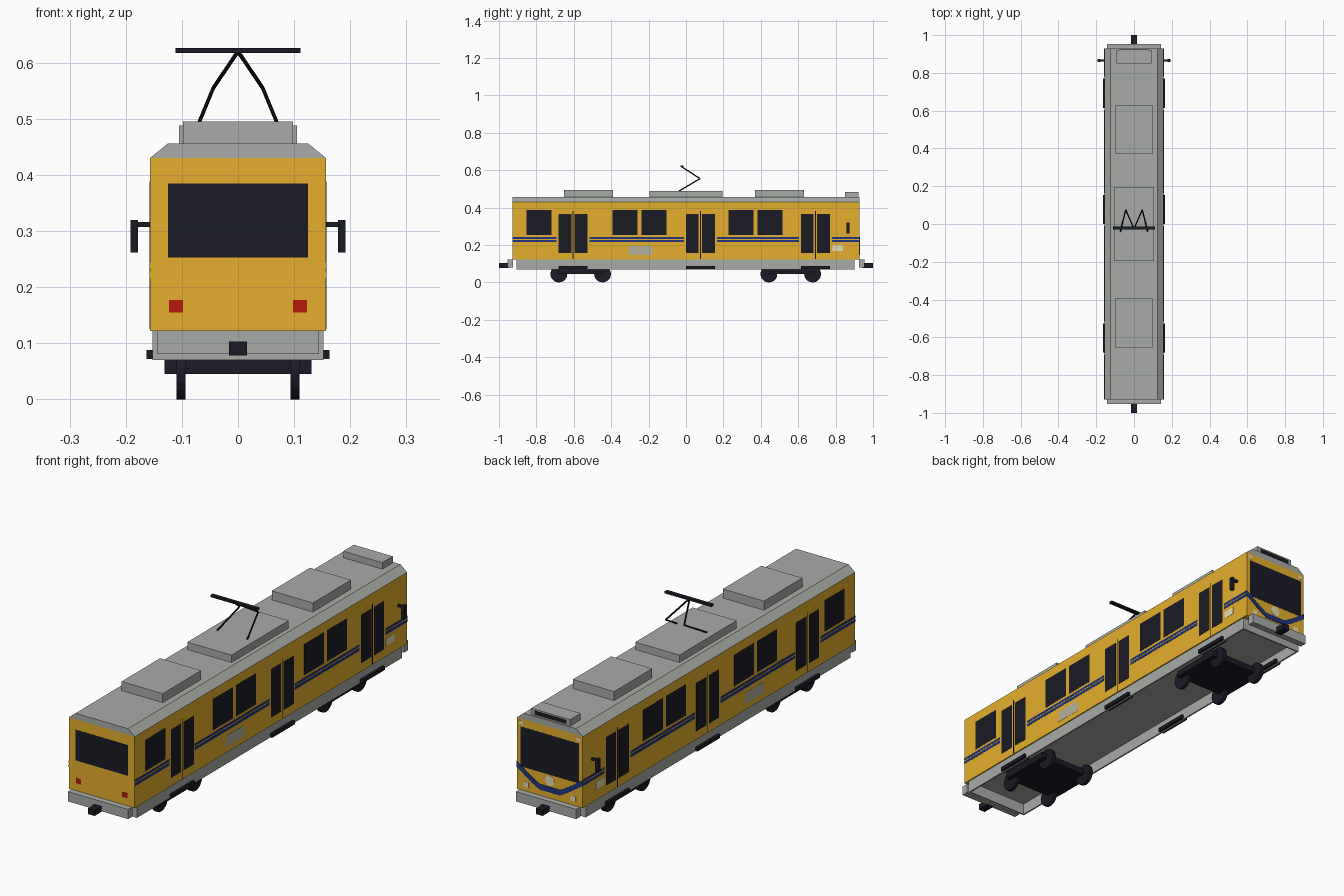
import bpy, bmesh, math
from mathutils import Matrix, Vector

cube = bpy.data.objects.get("Cube")
if cube:
    bpy.data.objects.remove(cube, do_unlink=True)


def material(name, r, g, b):
    mat = bpy.data.materials.new(name)
    mat.use_nodes = True
    mat.diffuse_color = (r, g, b, 1)
    mat.node_tree.nodes["Principled BSDF"].inputs["Base Color"].default_value = (r, g, b, 1)
    return mat


yellow = material("ochre yellow", 0.78, 0.43, 0.025)
grey = material("roof grey", 0.39, 0.41, 0.38)
dark = material("dark glass", 0.0105, 0.0105, 0.019)
black = material("metal black", 0.006, 0.006, 0.009)
blue = material("stripe blue", 0.015, 0.035, 0.2)
red = material("tail light red", 0.47, 0.009, 0.003)
cream = material("lamp cream", 0.80, 0.72, 0.48)
panel_grey = material("panel grey", 0.46, 0.44, 0.34)


def finish(name, bm, mat):
    bmesh.ops.recalc_face_normals(bm, faces=bm.faces)
    mesh = bpy.data.meshes.new(name)
    bm.to_mesh(mesh)
    bm.free()
    mesh.materials.append(mat)
    obj = bpy.data.objects.new(name, mesh)
    bpy.context.scene.collection.objects.link(obj)
    return obj


def add_box(bm, x, y, z):
    size = [b - a for a, b in (x, y, z)]
    mid = [(a + b) / 2 for a, b in (x, y, z)]
    bmesh.ops.create_cube(bm, size=1, matrix=Matrix.Translation(mid) @ Matrix.Diagonal((*size, 1)))


def boxes(name, mat, items, mirror=False):
    """Boxes given as x, y and z ranges, optionally repeated on the other side."""
    bm = bmesh.new()
    for x, y, z in items:
        add_box(bm, x, y, z)
        if mirror:
            add_box(bm, (-x[1], -x[0]), y, z)
    return finish(name, bm, mat)


def side_plates(name, mat, spans, z):
    """Thin plates on both long sides."""
    boxes(name, mat, [((HALF_W - 0.002, HALF_W + PLATE), s, z) for s in spans], True)


def extrude_y(name, mat, points, y0, y1):
    bm = bmesh.new()
    face = bm.faces.new([bm.verts.new((x, y0, z)) for x, z in points])
    out = bmesh.ops.extrude_face_region(bm, geom=[face])
    verts = [v for v in out["geom"] if isinstance(v, bmesh.types.BMVert)]
    bmesh.ops.translate(bm, vec=(0, y1 - y0, 0), verts=verts)
    return finish(name, bm, mat)


def rod(bm, a, b, radius, sides=8):
    a, b = Vector(a), Vector(b)
    turn = (b - a).to_track_quat("Z", "Y").to_matrix().to_4x4()
    bmesh.ops.create_cone(bm, cap_ends=True, segments=sides, radius1=radius, radius2=radius,
                          depth=(b - a).length, matrix=Matrix.Translation((a + b) / 2) @ turn)


HALF_W, HALF_L, PLATE = 0.157, 0.928, 0.0008
FLOOR, EAVE, TOP = 0.122, 0.43, 0.456

# Body shell and roof
boxes("body", yellow, [((-HALF_W, HALF_W), (-HALF_L, HALF_L), (FLOOR, EAVE))])
extrude_y("roof", grey, [(-HALF_W, EAVE), (HALF_W, EAVE), (0.125, TOP), (-0.125, TOP)],
          -HALF_L, HALF_L)

# Recessed floor with a thin skirt around it
boxes("floor", grey, [((-0.15, 0.15), (-0.9, 0.895), (0.119, FLOOR + 0.001))])
boxes("side_skirts", grey, [((0.145, 0.152), (-0.905, 0.9), (0.07, FLOOR))], True)
boxes("end_skirts", grey, [((-0.151, 0.151), y, (0.07, FLOOR))
                           for y in ((-0.905, -0.898), (0.893, 0.9))])
for end, s in (("front", -1), ("back", 1)):
    boxes(end + "_bumper", grey, [((-0.144, 0.144), sorted((s * 0.925, s * 0.954)), (0.081, 0.123))])
    boxes(end + "_coupler", dark, [((-0.016, 0.016), sorted((s * 0.945, s)), (0.078, 0.103))])

# Roof equipment
for name, w, y, z in (("front_roof_unit", 0.098, (-0.653, -0.391), 0.495),
                      ("middle_roof_unit", 0.105, (-0.195, 0.195), 0.488),
                      ("back_roof_unit", 0.098, (0.37, 0.63), 0.495),
                      ("sign_box", 0.093, (0.85, 0.922), 0.484)):
    boxes(name, grey, [((-w, w), y, (TOP - 0.005, z))])
boxes("sign_panel", dark, [((-0.076, 0.076), (0.92, 0.923), (0.461, 0.478))])

# Pantograph
bm = bmesh.new()
for s in (-1, 1):
    foot, knee, head = (s * 0.072, -0.04, 0.487), (s * 0.044, 0.075, 0.555), (0, -0.025, 0.62)
    rod(bm, foot, knee, 0.0035)
    rod(bm, knee, head, 0.0035)
finish("pantograph_arms", bm, black)
boxes("pantograph_bar", dark, [((-0.111, 0.111), (-0.029, -0.013), (0.617, 0.626))])

# Side windows
side_plates("side_windows", dark,
            [(y, y + 0.134) for y in (-0.853, -0.393, -0.238, 0.227, 0.382)], (0.254, 0.388))

# Doors with glass leaves, centre seam and step
doors = (-0.604, 0.077, 0.692)
side_plates("door_glass", dark,
            [tuple(sorted((d + s * 0.009, d + s * 0.078))) for d in doors for s in (-1, 1)],
            (0.158, 0.366))
side_plates("door_seams", black, [(d - 0.002, d + 0.002) for d in doors], (0.125, 0.382))
boxes("door_steps", dark,
      [((0.134, 0.163), (d - 0.077, d + 0.077), (0.072, 0.088)) for d in doors], True)

# Double stripe broken by the doors
edges = [-HALF_L] + [d + s * 0.088 for d in doors for s in (-1, 1)] + [HALF_L]
gaps = list(zip(edges[::2], edges[1::2]))
side_plates("upper_stripe", blue, gaps, (0.233, 0.243))
side_plates("lower_stripe", blue, gaps, (0.216, 0.228))

# Side panels
side_plates("side_panel", panel_grey, [(-0.307, -0.18)], (0.147, 0.195))
side_plates("number_plate", cream, [(0.782, 0.84)], (0.168, 0.199))

# Front end
front = (-HALF_L - PLATE, -HALF_L + 0.002)
boxes("front_window", dark, [((-0.125, 0.125), front, (0.253, 0.385))])
boxes("tail_lights", red, [((0.098, 0.123), front, (0.155, 0.177))], True)

# Back end with windscreen, lamps and swooping stripe
back = (HALF_L - 0.002, HALF_L + PLATE)
boxes("windscreen", dark, [((-0.14, 0.14), back, (0.224, 0.395))])
boxes("headlights", cream, [((0.1, 0.124), back, (0.14, 0.162))], True)
boxes("marker_lights", cream, [((0.127, 0.147), back, (0.405, 0.42))], True)
bm = bmesh.new()
rod(bm, (0, back[0], 0.198), (0, back[1], 0.198), 0.022, 20)
finish("round_headlight", bm, cream)
half = [(HALF_W, 0.23), (0.1, 0.19), (0.05, 0.16)]
curve = half + [(-x, z) for x, z in reversed(half)]
band = [(x, z + 0.012) for x, z in curve] + [(x, z - 0.012) for x, z in reversed(curve)]
extrude_y("swoop_stripe", blue, band, HALF_L - 0.002, HALF_L + 0.002)

# Mirrors
boxes("mirrors", dark, [((0.15, 0.192), (0.861, 0.871), (0.307, 0.316)),
                        ((0.178, 0.192), (0.857, 0.874), (0.262, 0.32))], True)

# Bogies with frames, pivots and wheels
for name, c in (("front", -0.563), ("back", 0.56)):
    boxes(name + "_bogie_frame", dark, [((-0.131, 0.131), (c - 0.118, c + 0.118), (0.045, 0.072))])
    bm = bmesh.new()
    rod(bm, (0, c, 0.07), (0, c, 0.12), 0.025, 12)
    finish(name + "_bogie_pivot", bm, dark)
    bm = bmesh.new()
    for dy in (-0.117, 0.117):
        for s in (-1, 1):
            rod(bm, (s * 0.094, c + dy, 0.045), (s * 0.11, c + dy, 0.045), 0.045, 20)
    finish(name + "_wheels", bm, dark)
